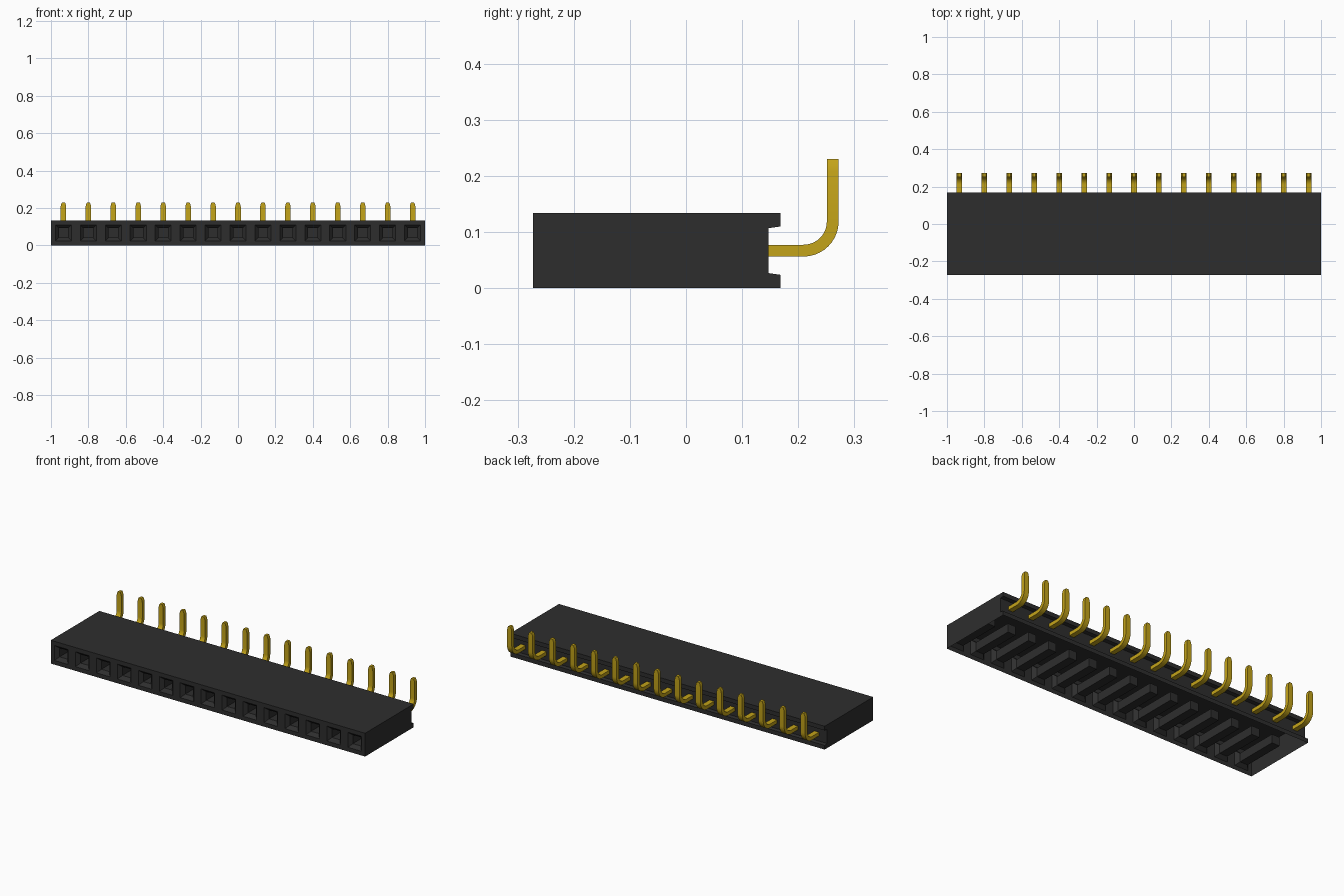
import bpy, bmesh, math
from mathutils import Vector

if "Cube" in bpy.data.objects:
    bpy.data.objects.remove(bpy.data.objects["Cube"])

COUNT = 15
PITCH = 2 / COUNT
HEIGHT = 0.134
FRONT, BACK, RECESS = -0.273, 0.168, 0.147
MID = HEIGHT / 2
CENTRES = [(i - (COUNT - 1) / 2) * PITCH for i in range(COUNT)]


def material(name, rgb, roughness):
    mat = bpy.data.materials.new(name)
    mat.use_nodes = True
    mat.diffuse_color = (*rgb, 1)
    shader = mat.node_tree.nodes["Principled BSDF"]
    shader.inputs["Base Color"].default_value = (*rgb, 1)
    shader.inputs["Roughness"].default_value = roughness
    return mat


def finish(bm, name, mat):
    bmesh.ops.remove_doubles(bm, verts=bm.verts, dist=0.0001)
    bmesh.ops.recalc_face_normals(bm, faces=bm.faces)
    mesh = bpy.data.meshes.new(name)
    bm.to_mesh(mesh)
    bm.free()
    mesh.materials.append(mat)
    obj = bpy.data.objects.new(name, mesh)
    bpy.context.collection.objects.link(obj)
    return obj


def add_face(bm, points):
    bm.faces.new([bm.verts.new(p) for p in points])


def loft(bm, rings, cap_start, cap_end):
    """Join rings of points with quads."""
    for a, b in zip(rings, rings[1:]):
        for i in range(len(a)):
            j = (i + 1) % len(a)
            add_face(bm, (a[i], a[j], b[j], b[i]))
    if cap_start:
        add_face(bm, rings[0])
    if cap_end:
        add_face(bm, rings[-1])


def square(x, y, half_w, half_h):
    return [Vector((x + sx * half_w, y, MID + sz * half_h))
            for sx, sz in ((-1, -1), (1, -1), (1, 1), (-1, 1))]


black = material("black plastic", (0.027, 0.027, 0.027), 0.6)
gold = material("gold plating", (0.55, 0.37, 0.01), 0.4)

# Housing: thin shell, open underneath, with a grooved back
profile = [(FRONT, HEIGHT), (BACK, HEIGHT), (BACK, 0.110), (RECESS, 0.107),
           (RECESS, 0.027), (BACK, 0.024), (BACK, 0)]
bm = bmesh.new()
for x in CENTRES:
    lo, hi = x - PITCH / 2, x + PITCH / 2
    for (y0, z0), (y1, z1) in zip(profile, profile[1:]):
        add_face(bm, ((lo, y0, z0), (hi, y0, z0), (hi, y1, z1), (lo, y1, z1)))
    # Front wall with a funnel-mouthed socket reaching into the shell
    loft(bm, [square(x, FRONT, PITCH / 2, MID),
              square(x, FRONT, 0.043, 0.043),
              square(x, FRONT + 0.02, 0.025, 0.025),
              square(x, FRONT + 0.27, 0.025, 0.025)], False, True)
for side in (-1, 1):
    add_face(bm, [(side, y, z) for y, z in profile + [(FRONT, 0)]])
finish(bm, "housing", black)

# Pins: flat bars bent upwards, with tips narrowing sideways
HALF_W, HALF_T, RADIUS = 0.015, 0.0105, 0.052
BEND_Y, BEND_Z = 0.2095, MID + RADIUS
path = [(RECESS, MID, 0, HALF_W)]
for i in range(11):
    a = math.radians(9 * i)
    path.append((BEND_Y + RADIUS * math.sin(a), BEND_Z - RADIUS * math.cos(a),
                 a, HALF_W))
tip_y = BEND_Y + RADIUS
path += [(tip_y, 0.208, math.pi / 2, HALF_W),
         (tip_y, 0.222, math.pi / 2, 0.0115),
         (tip_y, 0.23, math.pi / 2, 0.0075)]

for n, x in enumerate(CENTRES, 1):
    bm = bmesh.new()
    rings = []
    for y, z, a, w in path:
        dy, dz = -math.sin(a) * HALF_T, math.cos(a) * HALF_T
        rings.append([(x + sx * w, y + s * dy, z + s * dz)
                      for sx, s in ((-1, -1), (1, -1), (1, 1), (-1, 1))])
    loft(bm, rings, True, True)
    pin = finish(bm, f"pin_{n}", gold)
    bpy.ops.object.select_all(action="DESELECT")
    pin.select_set(True)
    bpy.context.view_layer.objects.active = pin
    bpy.ops.object.shade_smooth_by_angle(angle=math.radians(20))
